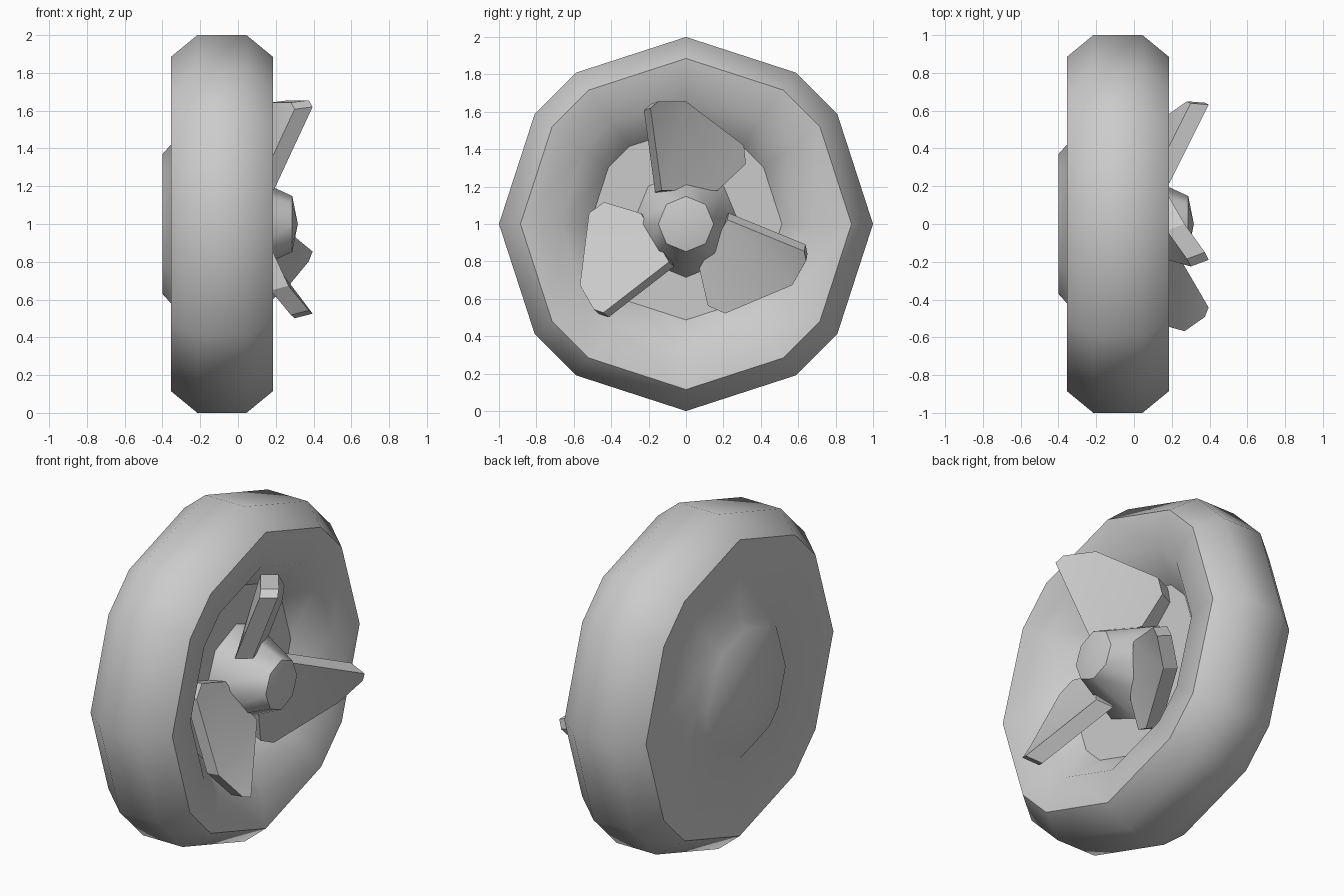
import bpy, bmesh
from math import radians, sin, cos
from mathutils import Matrix, Vector

cube = bpy.data.objects.get("Cube")
if cube:
    bpy.data.objects.remove(cube, do_unlink=True)

grey = bpy.data.materials.new("plain_grey")
grey.use_nodes = True
colour = (0.6, 0.6, 0.6, 1)
grey.diffuse_color = colour
grey.node_tree.nodes["Principled BSDF"].inputs["Base Color"].default_value = colour

CENTRE = Vector((0, 0, 1))


def finish(bm, name, angle):
    bmesh.ops.recalc_face_normals(bm, faces=bm.faces)
    mesh = bpy.data.meshes.new(name)
    bm.to_mesh(mesh)
    bm.free()
    mesh.materials.append(grey)
    obj = bpy.data.objects.new(name, mesh)
    obj.location = CENTRE
    bpy.context.collection.objects.link(obj)
    bpy.ops.object.select_all(action='DESELECT')
    obj.select_set(True)
    bpy.context.view_layer.objects.active = obj
    bpy.ops.object.shade_smooth_by_angle(angle=radians(angle))


def lathe(name, profile, angles, angle, tip=None):
    """Revolve (x, radius) points round the x axis and close both ends."""
    bm = bmesh.new()
    rings = [[bm.verts.new((x, r * sin(radians(a)), r * cos(radians(a))))
              for a in angles] for x, r in profile]
    n = len(angles)
    for low, high in zip(rings, rings[1:]):
        for i in range(n):
            j = (i + 1) % n
            bm.faces.new((low[i], low[j], high[j], high[i]))
    bm.faces.new(rings[0])
    if tip is None:
        bm.faces.new(rings[-1])
    else:
        apex = bm.verts.new((tip, 0, 0))
        for i in range(n):
            bm.faces.new((rings[-1][i], rings[-1][(i + 1) % n], apex))
    finish(bm, name, angle)


# Twelve unevenly spaced corners round the wheel
corners = [q + a for q in range(0, 360, 90) for a in (0, 36, 54)]

# Rounded rim: raised plate on the back, recessed dish on the front
lathe("wheel_rim", [(-0.4, 0.37), (-0.355, 0.42), (-0.355, 0.885), (-0.215, 1),
                    (0.045, 1), (0.185, 0.885), (0.155, 0.67), (-0.01, 0.513)],
      corners, 45)

# Tapered hub with a shallow pointed cap
lathe("hub", [(-0.02, 0.29), (0.287, 0.148)], range(0, 360, 45), 48, tip=0.317)

# Three twisted blades, each a leading and a trailing panel with thickness
outline = [(0.19, -0.13, 0.18), (0.085, 0.17, 0.18), (0.068, 0.32, 0.32),
           (0.09, 0.31, 0.42), (0.268, 0, 0.655), (0.375, -0.15, 0.655),
           (0.395, -0.19, 0.62)]
for k in range(3):
    bm = bmesh.new()
    pts = [bm.verts.new(p) for p in outline]
    panels = [bm.faces.new(pts[:5]), bm.faces.new([pts[0]] + pts[4:])]
    fold = [e for e in bm.edges if len(e.link_faces) == 2]
    back = bmesh.ops.extrude_face_region(bm, geom=panels + fold, use_keep_orig=True)
    moved = [v for v in back["geom"] if isinstance(v, bmesh.types.BMVert)]
    bmesh.ops.translate(bm, verts=moved, vec=(-0.095, -0.035, -0.012))
    bmesh.ops.rotate(bm, verts=bm.verts, cent=(0, 0, 0),
                     matrix=Matrix.Rotation(radians(120 * k), 3, 'X'))
    finish(bm, f"blade_{k + 1}", 30)
